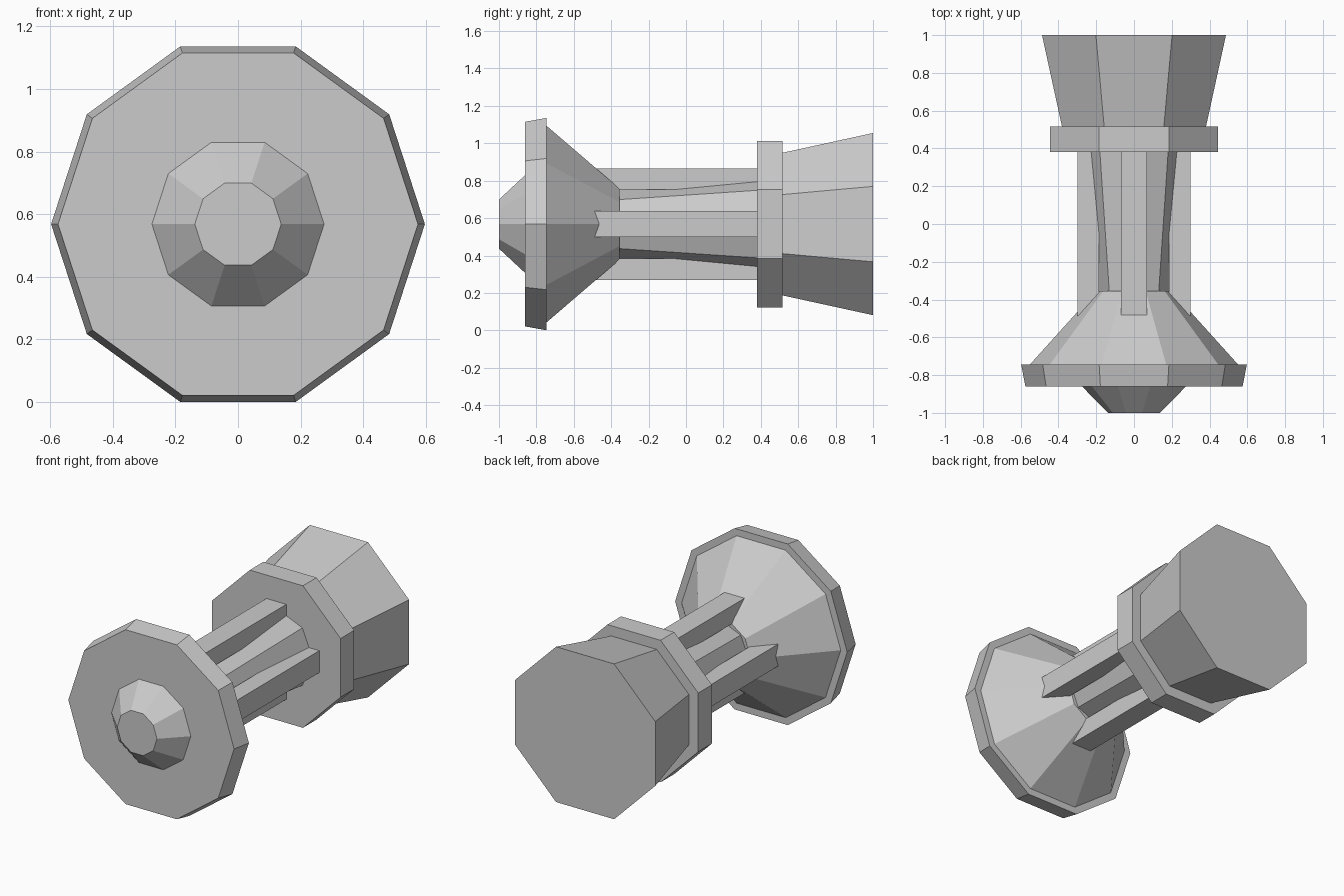
import bpy
import bmesh
from math import pi, sin, cos

AXIS_Z = 0.568  # height of the long axis

cube = bpy.data.objects.get("Cube")
if cube:
    bpy.data.objects.remove(cube, do_unlink=True)

grey = bpy.data.materials.new("plain grey")
grey.use_nodes = True
colour = (0.6, 0.6, 0.6, 1)
grey.diffuse_color = colour
grey.node_tree.nodes["Principled BSDF"].inputs["Base Color"].default_value = colour


def finish(name, bm):
    bmesh.ops.recalc_face_normals(bm, faces=bm.faces[:])
    mesh = bpy.data.meshes.new(name)
    bm.to_mesh(mesh)
    bm.free()
    mesh.materials.append(grey)
    obj = bpy.data.objects.new(name, mesh)
    obj.location.z = AXIS_Z
    bpy.context.collection.objects.link(obj)
    return obj


def turned(name, sides, profile, offset=0.0):
    """Faceted solid turned about the y axis from (y, radius) pairs."""
    bm = bmesh.new()
    angles = [offset + 2 * pi * i / sides for i in range(sides)]
    rings = [[bm.verts.new((r * cos(a), y, r * sin(a))) for a in angles]
             for y, r in profile]
    for a, b in zip(rings, rings[1:]):
        for i in range(sides):
            j = (i + 1) % sides
            bm.faces.new((a[i], a[j], b[j], b[i]))
    bm.faces.new(rings[0])
    bm.faces.new(rings[-1])
    return finish(name, bm)


def rod(name, angle):
    """Square-edged rod lying along the shaft, turned to its side."""
    bm = bmesh.new()
    bmesh.ops.create_cube(bm, size=1)
    y0, y1, r0, r1 = -0.53, 0.42, 0.185, 0.298
    for v in bm.verts:
        v.co.x *= 0.138
        v.co.y = y0 if v.co.y < 0 else y1
        v.co.z = r0 if v.co.z < 0 else r1
    finish(name, bm).rotation_euler.y = angle


# Front head: nose, rim and rear cone
turned("front_head", 10, [(-1, 0.138), (-0.86, 0.275), (-0.86, 0.575),
                          (-0.745, 0.597), (-0.745, 0.552), (-0.355, 0.2)])

# Tapered core shaft
turned("core_shaft", 8, [(-0.4, 0.181), (0.42, 0.259)])

# Rear collar and flared end
turned("rear_collar", 8, [(0.38, 0.482), (0.515, 0.482)], pi / 8)
turned("rear_flare", 8, [(0.5, 0.409), (1, 0.527)], pi / 8)

# Four rods around the shaft
for i, side in enumerate(("top", "left", "bottom", "right")):
    rod(side + "_rod", i * pi / 2)
